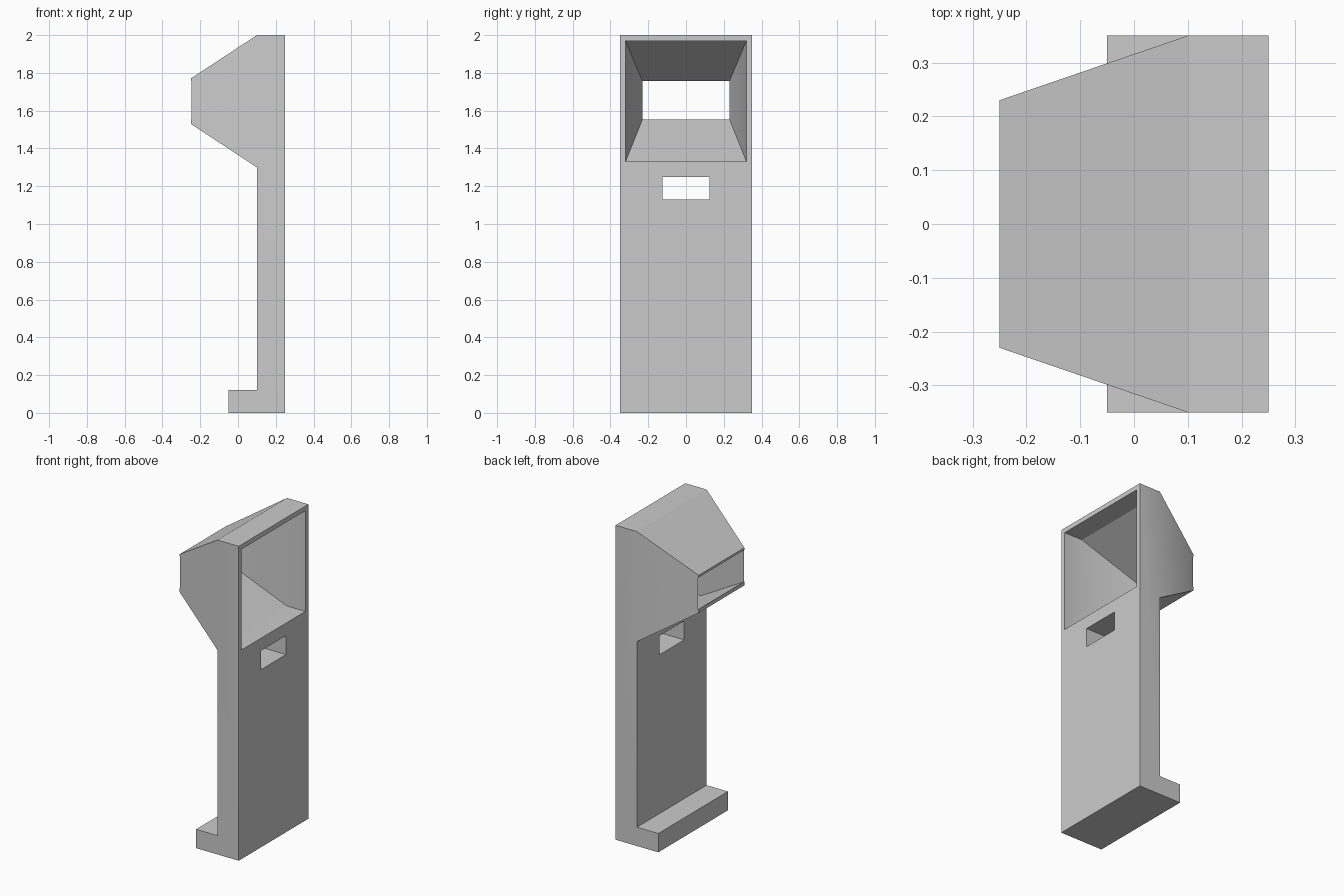
import bpy
import bmesh

cube = bpy.data.objects.get("Cube")
if cube:
    bpy.data.objects.remove(cube, do_unlink=True)

grey = bpy.data.materials.new("plain grey")
grey.use_nodes = True
colour = (0.6, 0.6, 0.6, 1)
grey.diffuse_color = colour
grey.node_tree.nodes["Principled BSDF"].inputs["Base Color"].default_value = colour


def finish(bm, name):
    bmesh.ops.recalc_face_normals(bm, faces=bm.faces)
    mesh = bpy.data.meshes.new(name)
    bm.to_mesh(mesh)
    bm.free()
    mesh.materials.append(grey)
    obj = bpy.data.objects.new(name, mesh)
    bpy.context.collection.objects.link(obj)
    return obj


def loft(name, sections):
    """Join rectangles given as (x, half width, bottom, top)."""
    bm = bmesh.new()
    rings = [[bm.verts.new(p) for p in
              ((x, -w, lo), (x, w, lo), (x, w, hi), (x, -w, hi))]
             for x, w, lo, hi in sections]
    for a, b in zip(rings, rings[1:]):
        for i in range(4):
            j = (i + 1) % 4
            bm.faces.new((a[i], a[j], b[j], b[i]))
    bm.faces.new(rings[0])
    bm.faces.new(rings[-1])
    return finish(bm, name)


# Upright panel, foot and tapered hood from one side profile (x, z, half width)
W, TIP = 0.35, 0.23
profile = [(0.25, 0, W), (0.25, 2, W), (0.1, 2, W),
           (-0.25, 1.77, TIP), (-0.25, 1.53, TIP),
           (0.1, 1.3, W), (0.1, 0.12, W), (-0.05, 0.12, W), (-0.05, 0, W)]
bm = bmesh.new()
sides = [[bm.verts.new((x, s * w, z)) for x, z, w in profile] for s in (-1, 1)]
for side in sides:
    bm.faces.new(side[:3] + side[5:])   # flat panel side
    bm.faces.new(side[2:6])             # slanted hood side
n = len(profile)
for i in range(n):
    j = (i + 1) % n
    bm.faces.new((sides[0][i], sides[0][j], sides[1][j], sides[1][i]))
body = finish(bm, "hooded_stand")

# Flared viewing opening and hand slot, cut right through
cutters = [
    loft("hood_opening_cutter", [(0.3, 0.32, 1.33, 1.97), (0.12, 0.32, 1.33, 1.97),
                                 (-0.26, 0.228, 1.56, 1.75)]),
    loft("slot_cutter", [(0.3, 0.125, 1.13, 1.25), (0, 0.125, 1.13, 1.25)]),
]
bpy.context.view_layer.objects.active = body
for cutter in cutters:
    cutter.hide_render = True
    cut = body.modifiers.new("cut", 'BOOLEAN')
    cut.operation = 'DIFFERENCE'
    cut.solver = 'EXACT'
    cut.object = cutter
    bpy.ops.object.modifier_apply(modifier=cut.name)
    bpy.data.objects.remove(cutter, do_unlink=True)

# Soft shading on shallow bends, crisp edges elsewhere
bpy.ops.object.select_all(action='DESELECT')
body.select_set(True)
bpy.ops.object.shade_smooth_by_angle(angle=0.52)
